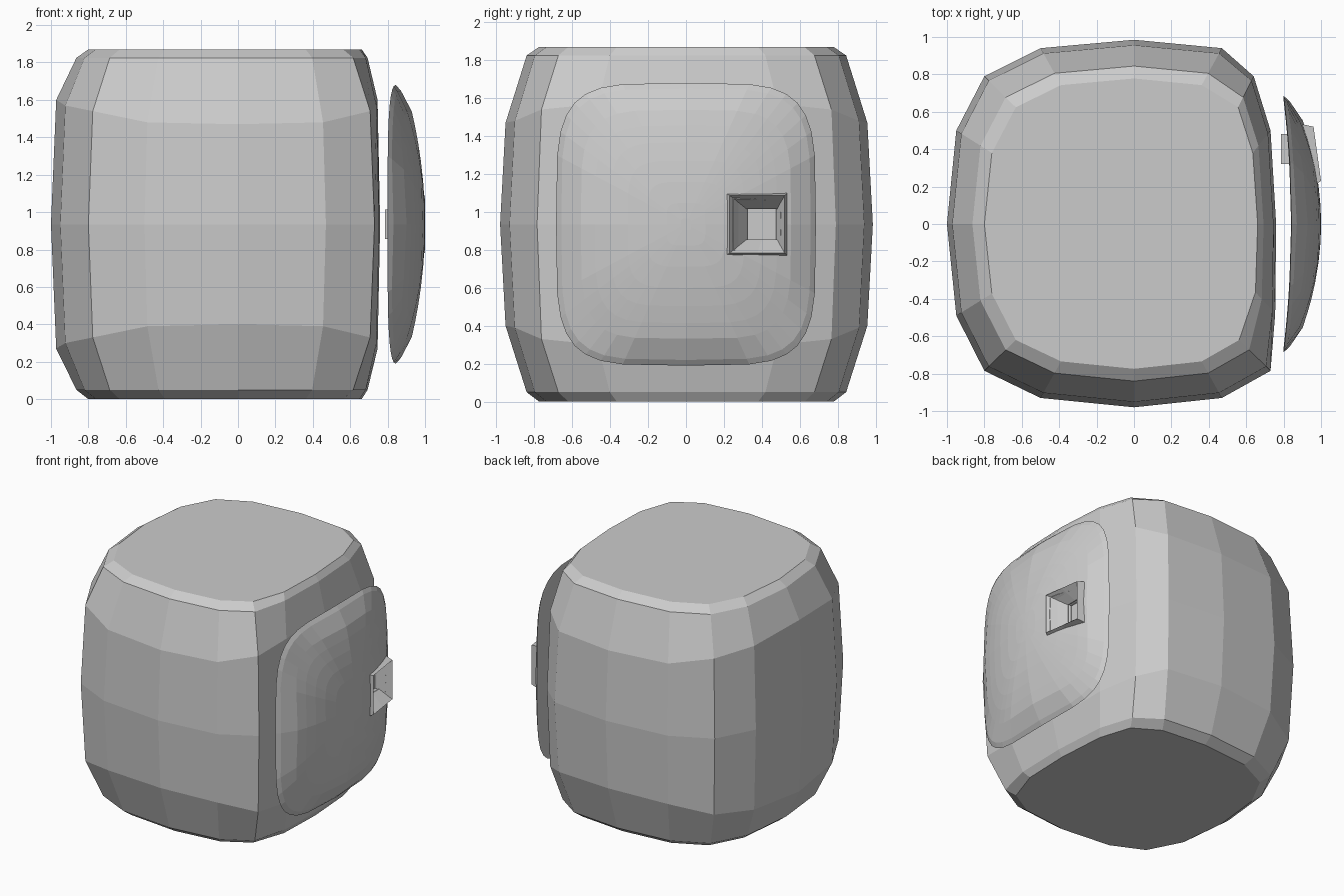
import bpy, bmesh, math

if "Cube" in bpy.data.objects:
    bpy.data.objects.remove(bpy.data.objects["Cube"])

ZC = 0.935  # mid height of everything


def make_object(name, bm):
    bmesh.ops.recalc_face_normals(bm, faces=bm.faces)
    me = bpy.data.meshes.new(name)
    bm.to_mesh(me)
    bm.free()
    ob = bpy.data.objects.new(name, me)
    bpy.context.collection.objects.link(ob)
    return ob


def loft(name, rings, cap_start=True, cap_end=True, closed=False):
    """Skin a list of equal-length point loops."""
    bm = bmesh.new()
    vs = [[bm.verts.new(p) for p in r] for r in rings]
    n = len(rings[0])
    pairs = list(zip(vs, vs[1:])) + ([(vs[-1], vs[0])] if closed else [])
    for a, b in pairs:
        for i in range(n):
            j = (i + 1) % n
            bm.faces.new((a[i], a[j], b[j], b[i]))
    if not closed:
        for ring, cap in ((vs[0], cap_start), (vs[-1], cap_end)):
            if cap:
                bm.faces.new(ring)
    return make_object(name, bm)


# Body: faceted barrel cube; columns = (x, y, x shrink at the ends, half height of side)
columns = [
    (0.76, 0, .87, .665), (0.73, .50, .87, .635), (0.64, .79, .87, .605),
    (0.47, .94, .77, .545), (0, .985, .79, .535), (-.50, .94, .78, .545),
    (-.80, .79, .79, .605), (-.95, .50, .80, .635), (-1, 0, .80, .665),
    (-.95, -.49, .80, .635), (-.80, -.785, .79, .605), (-.50, -.93, .78, .545),
    (0, -.98, .79, .535), (.47, -.93, .77, .545), (.73, -.785, .77, .605),
    (.755, -.48, .86, .635)]


def body_ring(w, side, half=None):
    ring = []
    for x, y, kx, dz in columns:
        ky = .76 if abs(y) < .55 else .79
        ring.append((x * (1 - (1 - kx) * w), y * (1 - (1 - ky) * w),
                     ZC + side * (dz if half is None else half)))
    return ring


loft("body", [body_ring(1, -1, .935), body_ring(.68, -1, .885), body_ring(.14, -1),
              body_ring(0, 0), body_ring(.14, 1), body_ring(.68, 1, .89),
              body_ring(1, 1, .935)])


# Door: domed rounded-square panel set off from the right side
def dome(y, z):
    return 1.0 - .07 * ((z - ZC) / .6) ** 2 - .09 * (y / .53) ** 2


def back(y, z):
    return .84 - .04 * (y / .66) ** 2


def edge(y, z):
    return max(dome(y, z) - .03, back(y, z) + .022)


def door_ring(s, fx, n=32):
    ring = []
    for i in range(n):
        t = 2 * math.pi * i / n
        c, d = math.cos(t), math.sin(t)
        y = .685 * s * math.copysign(abs(c) ** .44, c)
        z = ZC + .745 * s * math.copysign(abs(d) ** .44, d)
        ring.append((fx(y, z), y, z))
    return ring


door = loft("door", [door_ring(s, back) for s in (.05, .3, .6, .8, .96)]
            + [door_ring(1, lambda y, z: back(y, z) + .003), door_ring(.96, edge)]
            + [door_ring(s, dome) for s in (.81, .7, .58, .45, .3, .15, .04)])


# Handle recess: tapered square pocket through the door
def square(y0, y1, h, x0, x1):
    ym, xm = (y0 + y1) / 2, (x0 + x1) / 2
    return [(x0, y0, ZC - h), (xm, ym, ZC - h), (x1, y1, ZC - h), (x1, y1, ZC),
            (x1, y1, ZC + h), (xm, ym, ZC + h), (x0, y0, ZC + h), (x0, y0, ZC)]


cutter = loft("recess_cutter", [square(.325, .475, .08, .77, .77),
                                square(.325, .475, .08, .86, .86),
                                square(.235, .515, .148, 1.0, .955),
                                square(.235, .515, .148, 1.1, 1.1)])
cutter.hide_render = True
cutter.hide_viewport = True
mod = door.modifiers.new("recess", 'BOOLEAN')
mod.operation = 'DIFFERENCE'
mod.solver = 'EXACT'
mod.object = cutter

# Raised lip around the recess, funnelling down to the pocket
loft("handle_surround", [square(.20, .54, .17, .955, .87),
                         square(.23, .52, .152, 1.0, .96),
                         square(.32, .48, .08, .875, .875),
                         square(.31, .49, .09, .845, .845)], closed=True)

# Pocket floor, standing slightly proud of the door's back
loft("handle_socket", [square(.32, .48, .08, .785, .785),
                       square(.32, .48, .08, .845, .845)])
